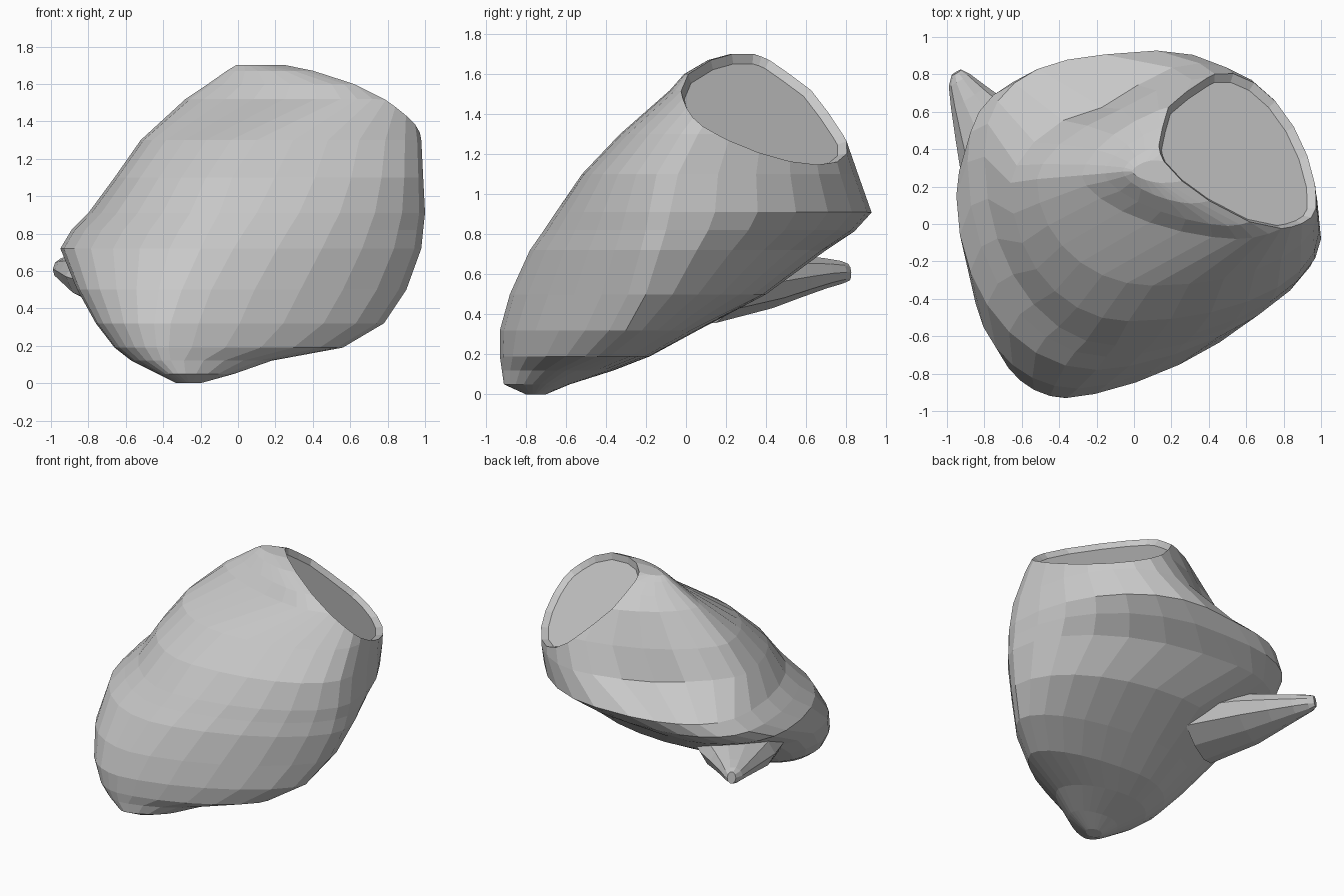
import bpy, bmesh
from math import sin, cos, pi, exp
from mathutils import Vector

cube = bpy.data.objects.get("Cube")
if cube:
    bpy.data.objects.remove(cube, do_unlink=True)

grey = bpy.data.materials.new("plain_grey")
grey.use_nodes = True
GREY = (0.58, 0.58, 0.58, 1)
grey.diffuse_color = GREY
grey.node_tree.nodes["Principled BSDF"].inputs["Base Color"].default_value = GREY


def loft(rings):
    """Skin a stack of closed rings and cap both ends."""
    bm = bmesh.new()
    loops = [[bm.verts.new(p) for p in ring] for ring in rings]
    n = len(loops[0])
    for a, b in zip(loops, loops[1:]):
        for i in range(n):
            j = (i + 1) % n
            bm.faces.new((a[i], a[j], b[j], b[i]))
    bm.faces.new(loops[0][::-1])
    bm.faces.new(loops[-1])
    return bm


def finish(bm, name):
    bmesh.ops.recalc_face_normals(bm, faces=bm.faces[:])
    mesh = bpy.data.meshes.new(name)
    bm.to_mesh(mesh)
    bm.free()
    mesh.materials.append(grey)
    obj = bpy.data.objects.new(name, mesh)
    bpy.context.collection.objects.link(obj)
    return obj


def blend(z, low, high, before, after):
    """Ease a value from before to after between two heights."""
    t = min(max((z - low) / (high - low), 0), 1)
    return before + (after - before) * t


def arc(start, end, z, power, along_x, steps=7):
    """Quarter oval; it leaves its start along x or along y."""
    pts = []
    for i in range(steps):
        t = pi / 2 * i / steps
        fast, slow = sin(t) ** power, 1 - cos(t) ** power
        fx, fy = (fast, slow) if along_x else (slow, fast)
        pts.append(Vector((start[0] + (end[0] - start[0]) * fx,
                           start[1] + (end[1] - start[1]) * fy, z)))
    return pts


def slice_ring(z, left, front, right, back):
    """Closed oval through its four extreme points; corners flatten with height."""
    front_left = blend(z, 1.3, 1.6, 1, 1.3)
    front_right = blend(z, 0.6, 1.1, 1.35, 1)
    back_left = blend(z, 0.7, 0.8, 1, 0.78) + blend(z, 0.91, 1.1, 0, 0.5)
    return (arc(left, front, z, front_left, False) + arc(front, right, z, front_right, True)
            + arc(right, back, z, 1, False) + arc(back, left, z, back_left, True))


# Body: height, then the left, front, right and back extreme points
SLICES = [
    (0.0, (-.33, -.76), (-.27, -.8), (-.2, -.75), (-.27, -.7)),
    (0.05, (-.43, -.75), (-.32, -.91), (-.02, -.7), (-.25, -.58)),
    (0.12, (-.57, -.65), (-.36, -.92), (.18, -.6), (-.25, -.36)),
    (0.19, (-.66, -.6), (-.37, -.93), (.56, -.44), (-.2, -.18)),
    (0.32, (-.76, -.5), (-.36, -.93), (.78, -.3), (-.15, .06)),
    (0.5, (-.86, -.3), (-.3, -.88), (.9, -.2), (-.1, .4)),
    (0.72, (-.95, .15), (-.2, -.78), (.98, -.13), (-.35, .7)),
    (0.82, (-.89, .33), (-.15, -.71), (.99, -.1), (-.1, .85)),
    (0.91, (-.8, .36), (-.1, -.65), (1, -.08), (.12, .93)),
    (1.1, (-.66, .22), (-.03, -.52), (.99, -.04), (.35, .86)),
    (1.3, (-.52, .24), (.1, -.33), (.98, .06), (.45, .79)),
    (1.52, (-.28, .26), (.55, -.08), (.94, .2), (.35, .66)),
    (1.6, (-.16, .27), (.5, -.01), (.8, .24), (.3, .55)),
    (1.67, (-.06, .28), (.3, .11), (.52, .23), (.2, .43)),
    (1.7, (-.01, .28), (.14, .22), (.3, .25), (.1, .34)),
]
body = loft([slice_ring(*s) for s in SLICES])

# Shallow dent on the back
dent, push = Vector((-0.15, 0.7, 1.1)), Vector((0.35, -0.75, -0.5))
for v in body.verts:
    v.co += push * 0.09 * exp(-(v.co - dent).length_squared / 0.05)

# Slanted opening with a thin rim and a sunken flat disc
normal = Vector((0.62, 0.57, 1)).normalized()
cut = bmesh.ops.bisect_plane(body, geom=body.verts[:] + body.edges[:] + body.faces[:],
                             plane_co=(0.3, 0.2, 1.69), plane_no=normal, clear_outer=True)
rim = [g for g in cut["geom_cut"] if isinstance(g, bmesh.types.BMVert)]
bmesh.ops.remove_doubles(body, verts=rim, dist=0.04)
edges = [e for e in body.edges if e.is_boundary]
disc = bmesh.ops.holes_fill(body, edges=edges, sides=0)["faces"]
bmesh.ops.recalc_face_normals(body, faces=body.faces[:])
bmesh.ops.inset_region(body, faces=disc, thickness=0.035, use_even_offset=False)
for v in {v for f in disc for v in f.verts}:
    v.co -= normal * 0.035
finish(body, "body")

# Stubby horn flaring out of the right rear
HORN = [
    ((-0.50, 0.08, 0.53), 0.34),
    ((-0.70, 0.38, 0.57), 0.26),
    ((-0.80, 0.54, 0.59), 0.18),
    ((-0.885, 0.68, 0.605), 0.11),
    ((-0.935, 0.77, 0.61), 0.065),
    ((-0.95, 0.81, 0.61), 0.03),
]
axis = (Vector(HORN[-1][0]) - Vector(HORN[0][0])).normalized()
side = axis.cross(Vector((0, 0, 1))).normalized()
up = side.cross(axis)
rings = [[Vector(c) + side * r * cos(pi * i / 5) + up * (0.03 + 0.45 * r) * sin(pi * i / 5)
          for i in range(10)] for c, r in HORN]
finish(loft(rings), "horn")
